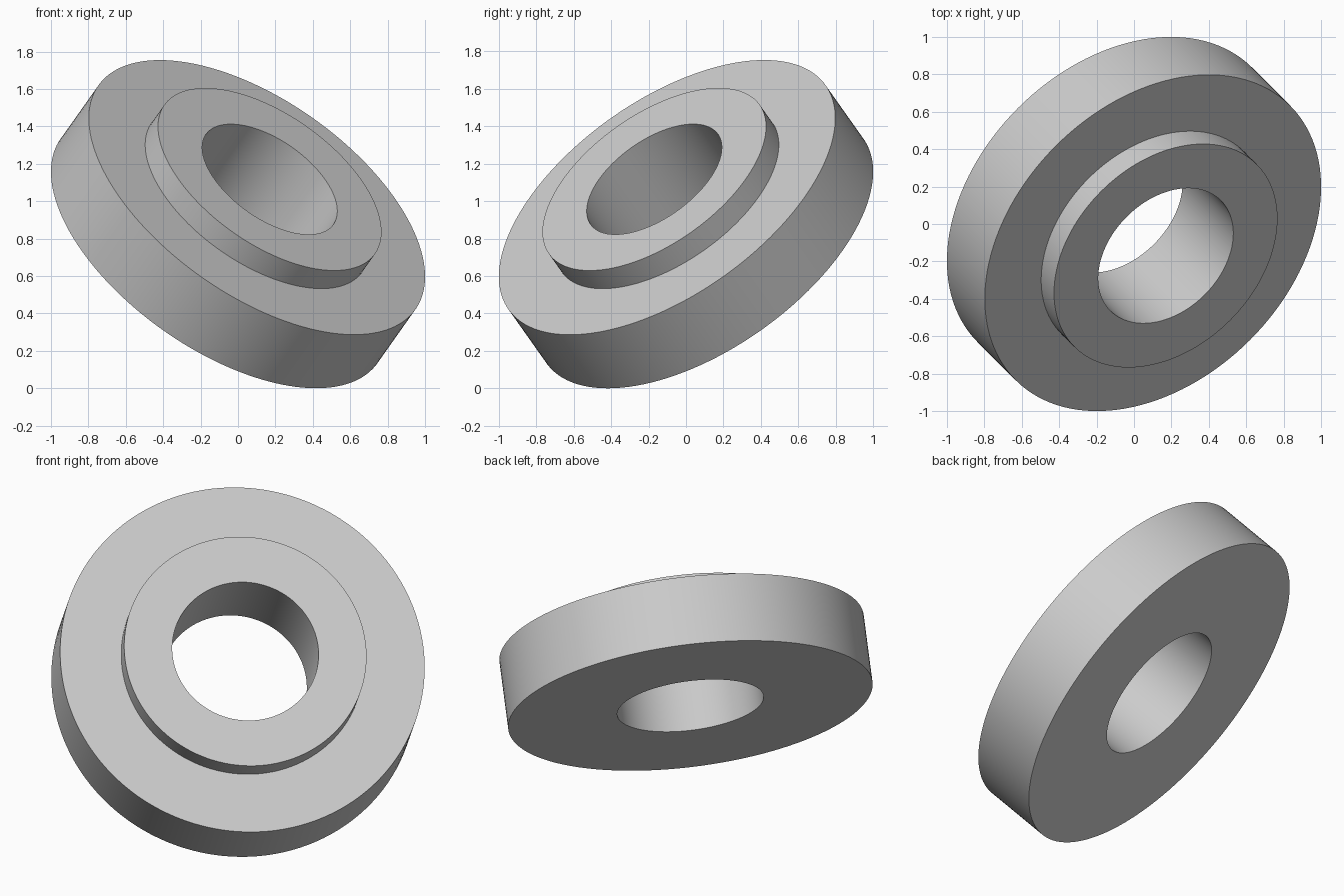
import bpy, bmesh, math
from mathutils import Matrix, Vector

cube = bpy.data.objects.get("Cube")
if cube:
    bpy.data.objects.remove(cube, do_unlink=True)

OUTER, BOSS, BORE = 1.038, 0.69, 0.417
THICK, RISE = 0.405, 0.137
SEGMENTS = 128

# Plain grey material
grey = bpy.data.materials.new("plain_grey")
grey.use_nodes = True
colour = (0.6, 0.6, 0.6, 1)
grey.diffuse_color = colour
grey.node_tree.nodes["Principled BSDF"].inputs["Base Color"].default_value = colour

# Flange and raised boss with a through bore, as one closed lathed section
top = THICK + RISE
profile = [(BORE, 0), (OUTER, 0), (OUTER, THICK), (BOSS, THICK), (BOSS, top), (BORE, top)]
bm = bmesh.new()
verts = [bm.verts.new((r, 0, h)) for r, h in profile]
edges = [bm.edges.new((verts[i - 1], v)) for i, v in enumerate(verts)]
bmesh.ops.spin(bm, geom=verts + edges, cent=(0, 0, 0), axis=(0, 0, 1),
               angle=math.tau, steps=SEGMENTS, use_merge=False)
bmesh.ops.remove_doubles(bm, verts=bm.verts[:], dist=1e-4)
bmesh.ops.recalc_face_normals(bm, faces=bm.faces[:])

# Tilt the axis up, towards the front and the left, resting on the lower rim
tilt = Matrix.Rotation(math.radians(-45), 4, 'Z') @ Matrix.Rotation(math.radians(45), 4, 'Y')
axis = tilt @ Vector((0, 0, 1))
base = -axis * THICK / 2
base.z = OUTER * math.sin(math.radians(45))
bm.transform(Matrix.Translation(base) @ tilt)

mesh = bpy.data.meshes.new("flanged_ring")
bm.to_mesh(mesh)
bm.free()
mesh.materials.append(grey)
ring = bpy.data.objects.new("flanged_ring", mesh)
bpy.context.collection.objects.link(ring)

# Smooth walls with sharp rims
bpy.ops.object.select_all(action='DESELECT')
ring.select_set(True)
bpy.context.view_layer.objects.active = ring
bpy.ops.object.shade_smooth_by_angle(angle=math.radians(30))
